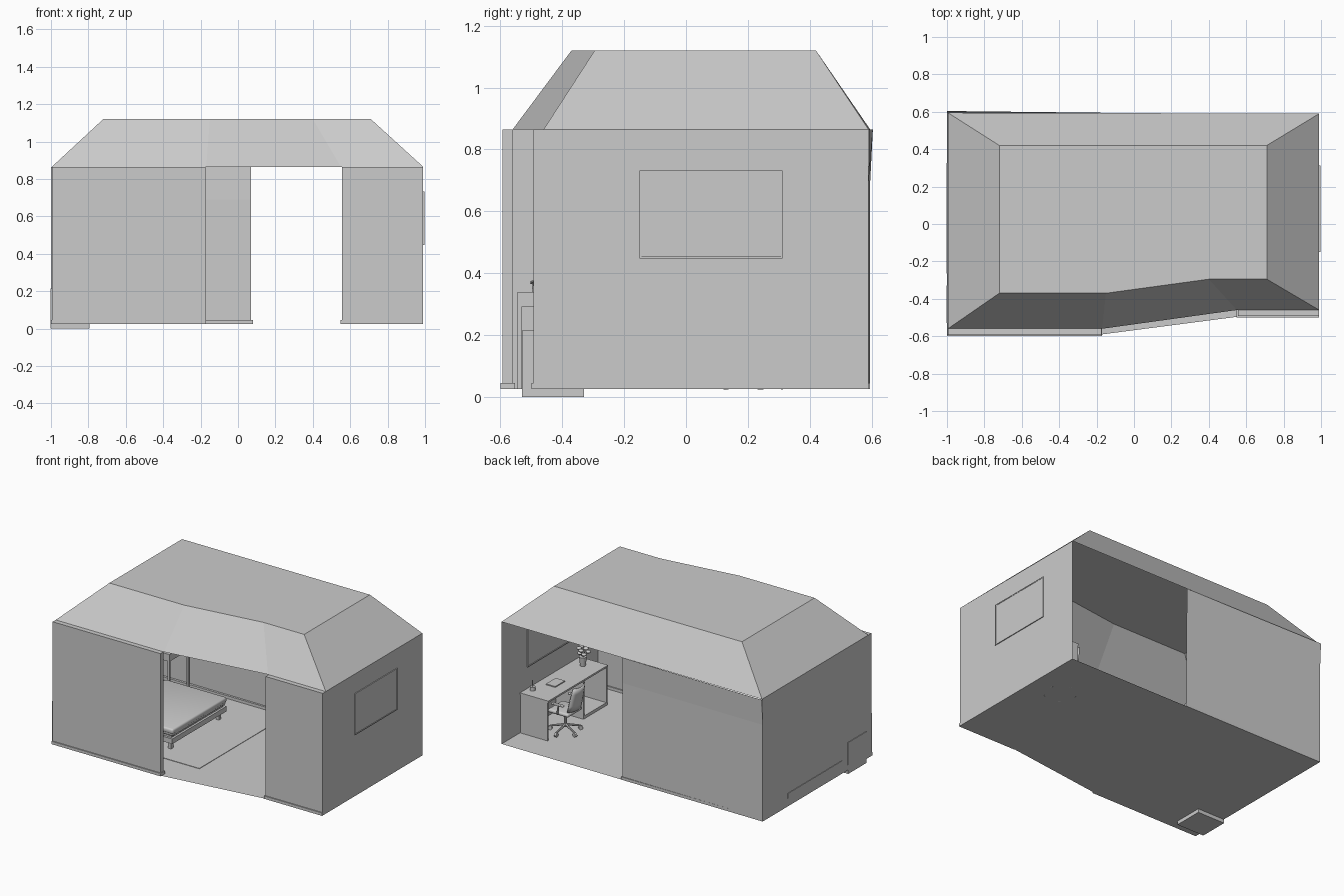
import bpy, math, random
from mathutils import Vector

if "Cube" in bpy.data.objects:
    bpy.data.objects.remove(bpy.data.objects["Cube"])

random.seed(3)

def mesh(name, verts, faces):
    me = bpy.data.meshes.new(name)
    me.from_pydata(verts, [], faces)
    ob = bpy.data.objects.new(name, me)
    bpy.context.collection.objects.link(ob)
    return ob

def box(name, x0, x1, y0, y1, z0, z1, bevel=0):
    v = [(x, y, z) for z in (z0, z1) for x, y in ((x0, y0), (x1, y0), (x1, y1), (x0, y1))]
    f = [(3, 2, 1, 0), (4, 5, 6, 7)] + [(i, (i + 1) % 4, (i + 1) % 4 + 4, i + 4) for i in range(4)]
    ob = mesh(name, v, f)
    if bevel:
        m = ob.modifiers.new("bevel", "BEVEL")
        m.width, m.segments = bevel, 3
        for p in ob.data.polygons:
            p.use_smooth = True
    return ob

def rod(name, a, b, r, r2=None, n=10):
    a, b = Vector(a), Vector(b)
    bpy.ops.mesh.primitive_cone_add(vertices=n, radius1=r, radius2=r if r2 is None else r2,
                                    depth=(b - a).length, location=(a + b) / 2)
    ob = bpy.context.object
    ob.name = name
    ob.rotation_euler = (b - a).to_track_quat('Z', 'Y').to_euler()
    bpy.ops.object.shade_smooth_by_angle()
    return ob

def ball(name, loc, scale):
    bpy.ops.mesh.primitive_uv_sphere_add(segments=12, ring_count=8, radius=1, location=loc)
    ob = bpy.context.object
    ob.name, ob.scale = name, scale
    bpy.ops.object.shade_smooth()

Z0, Z1, Z2 = 0.025, 0.865, 1.12

# floor
mesh("floor", [(x, y, Z0) for x, y in ((-1, -.59), (-.17, -.59), (.56, -.495), (.99, -.495), (.99, .59), (-1, .595))],
     [(0, 1, 2, 3, 4, 5)])

# hipped roof shell with a bent front edge
low = [(-.995, -.56), (-.17, -.56), (.55, -.46), (.99, -.46), (.99, .59), (-.995, .595)]
top = [(-.72, -.37), (-.15, -.37), (.40, -.295), (.71, -.295), (.71, .42), (-.72, .42)]
mesh("roof", [(x, y, Z1) for x, y in low] + [(x, y, Z2) for x, y in top],
     [(i, (i + 1) % 6, (i + 1) % 6 + 6, i + 6) for i in range(6)] + [tuple(range(6, 12))])

# side walls, and back wall with a slightly leaning upper band
mesh("left_wall", [(-1, -.593, Z0), (-1, .595, Z0), (-.995, .595, Z1), (-.995, -.593, Z1)], [(3, 2, 1, 0)])
mesh("right_wall", [(.99, -.46, Z0), (.99, .59, Z0), (.99, .59, Z1), (.99, -.46, Z1)], [(0, 1, 2, 3)])
mesh("back_wall", [(-1, .595, Z0), (.07, .59, Z0), (.07, .59, .69), (-1, .595, .69), (.07, .592, Z1), (-1, .604, Z1)],
     [(1, 0, 3, 2), (2, 3, 5, 4)])

# thick front walls and baseboards
box("front_wall_left", -.995, -.175, -.593, -.56, Z0, Z1)
box("front_wall_right", .555, .99, -.493, -.46, Z0, Z1)
box("front_baseboard_left", -1, -.17, -.6, -.552, Z0, .045)
box("front_baseboard_right", .547, .99, -.5, -.452, Z0, .045)
box("back_baseboard", -.995, .08, .578, .594, Z0, .045)

# window in the right wall
box("window_pane", .987, .994, -.145, .305, .455, .725)
for y in (-.15, .305):
    box("window_jamb", .984, .996, y, y + .007, .447, .732)
for z in (.447, .725):
    box("window_rail", .984, .996, -.15, .312, z, z + .007)

# rug
box("rug", -.75, -.035, -.37, .42, Z0, .028)

# bed
for x in (-.95, -.355):
    for y in (-.225, .295):
        box("bed_leg", x - .012, x + .012, y - .012, y + .012, Z0, .085)
box("bed_frame", -1.003, -.315, -.265, .325, .08, .115)
box("bed_slat_base", -.99, -.33, -.25, .31, .115, .128)
box("mattress", -.99, -.315, -.26, .32, .128, .17, .012)
box("blanket", -.78, -.31, -.265, .325, .145, .18, .012)
for y in (-.23, .05):
    box("pillow", -.975, -.83, y, y + .24, .168, .205, .017)

# side tables with open frames and a shallow drawer
for s, ya, yb in ((-1, -.545, -.325), (1, .35, .57)):
    for x in (-.99, -.782):
        for y in (ya, yb - .014):
            box("side_table_leg", x, x + .014, y, y + .014, Z0, .29)
    box("side_table_drawer", -.99, -.768, ya, yb, .29, .33)
    box("side_table_top", -.992, -.766, ya, yb, .33, .34)
box("storage_cube", -1.003, -.795, -.53, -.33, 0, .215)

# plants: side table pot and desk vase
def plant(x, y, z, h):
    rod("vase", (x, y, z), (x, y, z + h * .5), h * .14, h * .2, 14)
    for i in range(9):
        a, r = i * 2.4, h * random.uniform(.08, .33)
        p = (x + r * math.cos(a), y + r * math.sin(a), z + h * random.uniform(.7, .95))
        rod("stem", (x, y, z + h * .45), p, .0015, n=5)
        ball("leaf", p, (h * .13, h * .13, h * .08))

plant(-.88, -.49, .34, .04)
plant(.9, -.165, .30, .125)

# desk with an end panel and an open cabinet
box("desk_top", .775, .99, -.26, .39, .288, .30)
box("desk_end_panel", .78, .988, .378, .39, Z0, .288)
for y in (-.26, -.012):
    box("desk_cabinet_side", .78, .988, y, y + .012, Z0, .288)
box("desk_cabinet_base", .78, .988, -.26, 0, Z0, .045)
box("desk_cabinet_back", .976, .988, -.26, 0, Z0, .288)
box("book", .855, .925, .095, .20, .30, .307)
rod("cup", (.95, .31, .30), (.95, .31, .325), .018, n=16)
rod("pencil", (.95, .31, .325), (.955, .305, .365), .003, n=6)

# swivel chair
cx, cy = .77, .21
for i in range(5):
    a = i * math.tau / 5 + .3
    ex, ey = cx + .1 * math.cos(a), cy + .1 * math.sin(a)
    rod("chair_spoke", (cx, cy, .075), (ex, ey, .052), .009, .006, 8)
    ax, ay = -math.sin(a) * .008, math.cos(a) * .008
    rod("chair_wheel", (ex - ax, ey - ay, .038), (ex + ax, ey + ay, .038), .014, n=12)
rod("chair_column", (cx, cy, .06), (cx, cy, .17), .01)
box("chair_seat", cx - .075, cx + .08, cy - .08, cy + .08, .165, .19, .011)

# curved backrest sheet with thickness
v, f = [], []
for j in range(5):
    t = j / 4
    for i in range(7):
        u = i / 3 - 1
        v.append((cx - .085 - .035 * t + .025 * u * u, cy + u * (.07 - .012 * t * t), .20 + .165 * t))
for j in range(4):
    for i in range(6):
        k = j * 7 + i
        f.append((k, k + 1, k + 8, k + 7))
back = mesh("chair_back", v, f)
back.data.polygons.foreach_set("use_smooth", [True] * len(f))
back.modifiers.new("thickness", "SOLIDIFY").thickness = .012
rod("chair_back_support", (cx - .03, cy, .165), (cx - .1, cy, .24), .008)
for s in (-1, 1):
    y = cy + s * .09
    rod("chair_arm_post", (cx, y, .175), (cx - .01, y, .24), .006)
    box("chair_arm_pad", cx - .05, cx + .04, y - .011, y + .011, .238, .25, .005)
